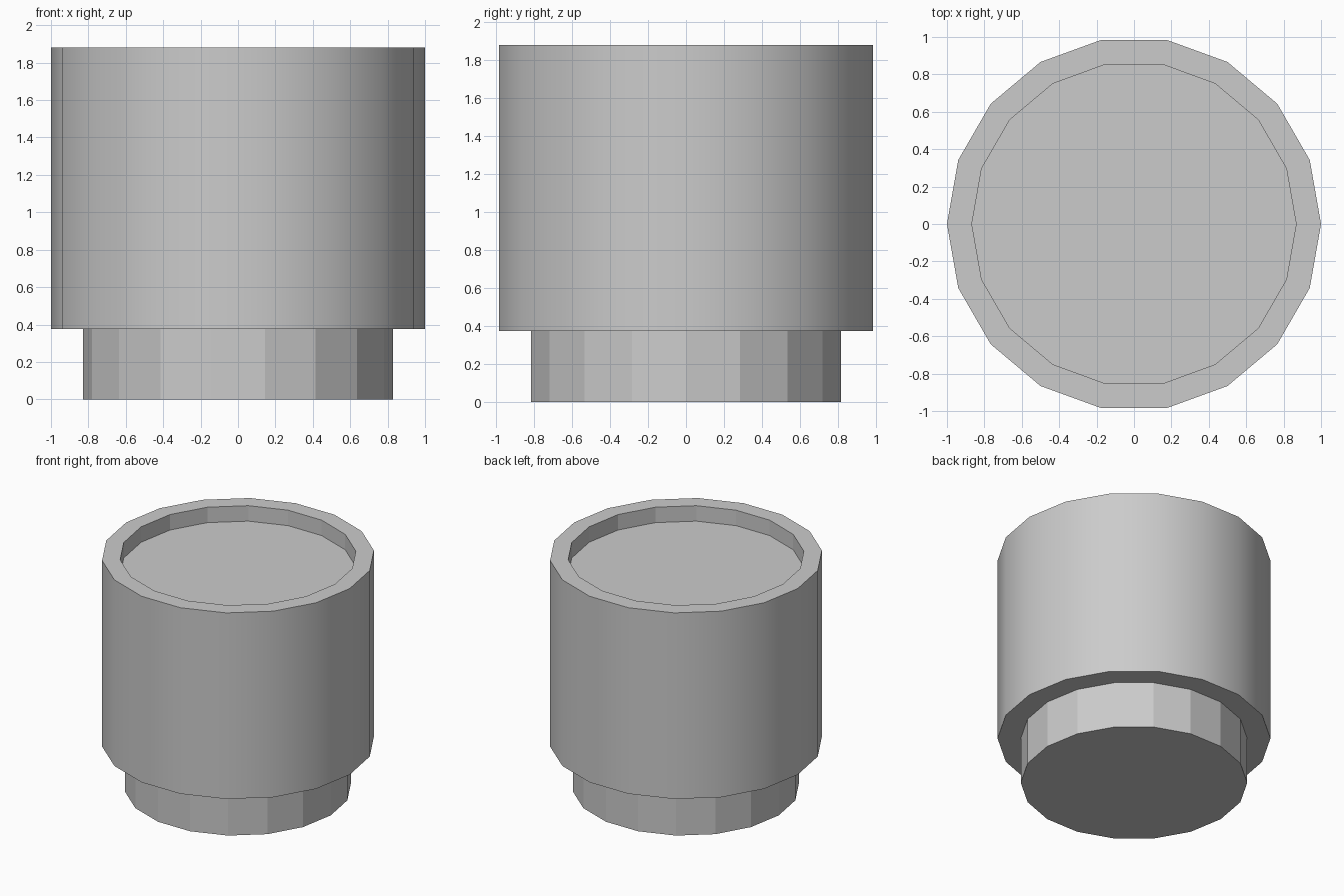
import bpy
import bmesh
from math import cos, sin, tau

SIDES = 18

cube = bpy.data.objects.get("Cube")
if cube:
    bpy.data.objects.remove(cube, do_unlink=True)

# One plain grey for the whole pot
grey = bpy.data.materials.new("light_grey")
grey.use_nodes = True
colour = (0.6, 0.6, 0.6, 1)
grey.diffuse_color = colour
grey.node_tree.nodes["Principled BSDF"].inputs["Base Color"].default_value = colour


def lathe(name, profile, smooth_bands=(), cap_first=False, cap_last=False):
    """Turn a (radius, z) profile around the z axis, optionally capping its ends."""
    bm = bmesh.new()
    rings = [[bm.verts.new((r * cos(tau * i / SIDES), r * sin(tau * i / SIDES), z))
              for i in range(SIDES)] for r, z in profile]
    for band, (low, high) in enumerate(zip(rings, rings[1:])):
        for i in range(SIDES):
            j = (i + 1) % SIDES
            face = bm.faces.new((low[i], low[j], high[j], high[i]))
            face.smooth = band in smooth_bands
    if cap_first:
        bm.faces.new(rings[0][::-1])
    if cap_last:
        bm.faces.new(rings[-1])
    # Keep the rims crisp where smooth and flat bands meet
    for edge in bm.edges:
        if len(edge.link_faces) == 2:
            edge.smooth = all(f.smooth for f in edge.link_faces)
    mesh = bpy.data.meshes.new(name)
    bm.to_mesh(mesh)
    bm.free()
    mesh.materials.append(grey)
    obj = bpy.data.objects.new(name, mesh)
    bpy.context.collection.objects.link(obj)
    return obj


# Faceted foot, closed underneath
lathe("foot", [(0.83, 0), (0.83, 0.375)], cap_first=True)

# Smooth wall with a flat rim and a shallow sunken top
lathe("body", [(0.83, 0.375), (1, 0.375), (1, 1.88), (0.867, 1.88), (0.867, 1.755)],
      smooth_bands=(1,), cap_last=True)
